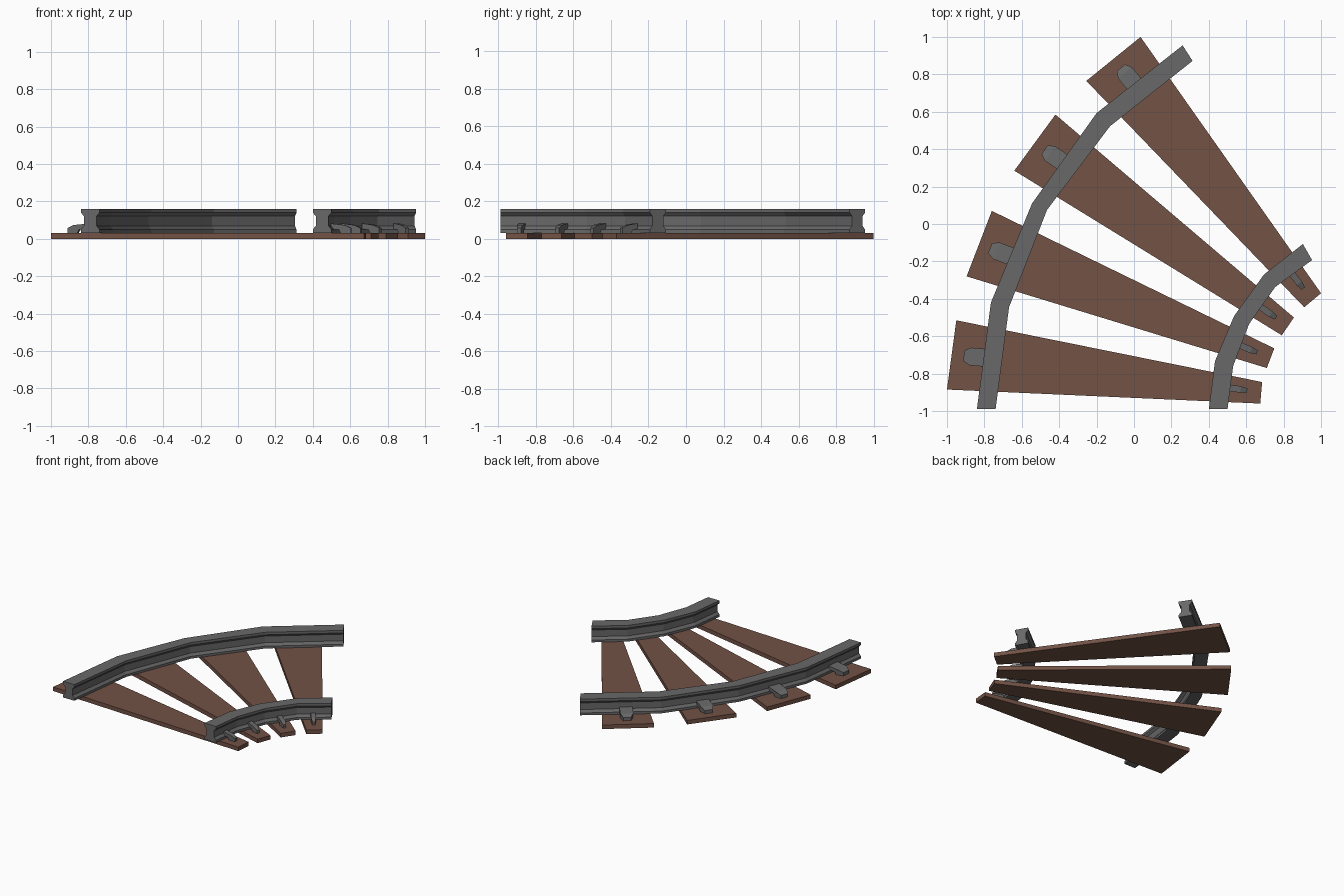
import bpy, bmesh
from mathutils import Vector

if "Cube" in bpy.data.objects:
    bpy.data.objects.remove(bpy.data.objects["Cube"])


def material(name, rgb):
    m = bpy.data.materials.new(name)
    m.diffuse_color = (*rgb, 1)
    m.use_nodes = True
    m.node_tree.nodes["Principled BSDF"].inputs["Base Color"].default_value = m.diffuse_color
    return m


wood = material("wood", (0.17, 0.085, 0.06))
steel = material("steel", (0.14, 0.14, 0.14))


def loft(name, sections, mat):
    """Join matching closed cross-sections and cap both ends."""
    bm = bmesh.new()
    rings = [[bm.verts.new(p) for p in s] for s in sections]
    n = len(rings[0])
    for a, b in zip(rings, rings[1:]):
        for i in range(n):
            j = (i + 1) % n
            bm.faces.new((a[i], a[j], b[j], b[i]))
    bm.faces.new(rings[0][::-1])
    bm.faces.new(rings[-1])
    bmesh.ops.recalc_face_normals(bm, faces=bm.faces)
    me = bpy.data.meshes.new(name)
    bm.to_mesh(me)
    bm.free()
    me.materials.append(mat)
    ob = bpy.data.objects.new(name, me)
    bpy.context.collection.objects.link(ob)


TIE_TOP = 0.032

# tapered wooden ties
ties = [
    [(-.95, -.515), (.685, -.845), (.675, -.96), (-1, -.885)],
    [(-.76, .07), (.75, -.665), (.71, -.77), (-.895, -.28)],
    [(-.42, .585), (.855, -.50), (.79, -.595), (-.64, .285)],
    [(.035, 1), (1, -.37), (.91, -.445), (-.255, .765)],
]
for i, c in enumerate(ties):
    loft(f"tie_{i + 1}", [[(x, y, z) for x, y in c] for z in (0, TIE_TOP)], wood)

# waisted rails: profile is (fraction across the width, height)
side = [(0, TIE_TOP), (0, .05), (.16, .07), (.16, .122), (0, .14), (0, .16)]
profile = side + [(1 - t, z) for t, z in reversed(side)]


def rail(name, left, right):
    sections = []
    for l, r in zip(left, right):
        l, r = Vector(l), Vector(r)
        sections.append([(*l.lerp(r, t), z) for t, z in profile])
    loft(name, sections, steel)


rail("outer_rail",
     [(-.84, -.99), (-.765, -.42), (-.545, .11), (-.20, .593), (.26, .955)],
     [(-.74, -.99), (-.668, -.445), (-.465, .075), (-.128, .523), (.313, .872)])
rail("inner_rail",
     [(.40, -.99), (.433, -.733), (.535, -.492), (.695, -.27), (.903, -.107)],
     [(.50, -.99), (.53, -.76), (.615, -.535), (.755, -.337), (.952, -.193)])


# clips: a foot on the tie with a sloped head reaching over to the rail
def clip(name, tip, toward, width):
    tip = Vector(tip)
    d = Vector(toward) - tip
    length = d.length + .015
    d.normalize()
    across = Vector((-d.y, d.x))
    prof = [(0, TIE_TOP), (0, .058), (.035, .074), (length, .083),
            (length, .052), (.065, .05), (.055, TIE_TOP)]
    sections = []
    for s in (-.5, .5):
        sections.append([(*(tip + d * a + across * s * width * (.6 if a == 0 else 1)), z)
                         for a, z in prof])
    loft(name, sections, steel)


outer = [((-.91, -.705), (-.80, -.715)), ((-.77, -.13), (-.66, -.172)),
         ((-.478, .397), (-.38, .33)), ((-.07, .835), (0, .75))]
inner = [((.605, -.89), (.505, -.875)), ((.658, -.687), (.57, -.65)),
         ((.76, -.502), (.685, -.45)), ((.905, -.345), (.855, -.28))]
for i in range(4):
    clip(f"outer_clip_{i + 1}", *outer[i], .095)
    clip(f"inner_clip_{i + 1}", *inner[i], .035)
